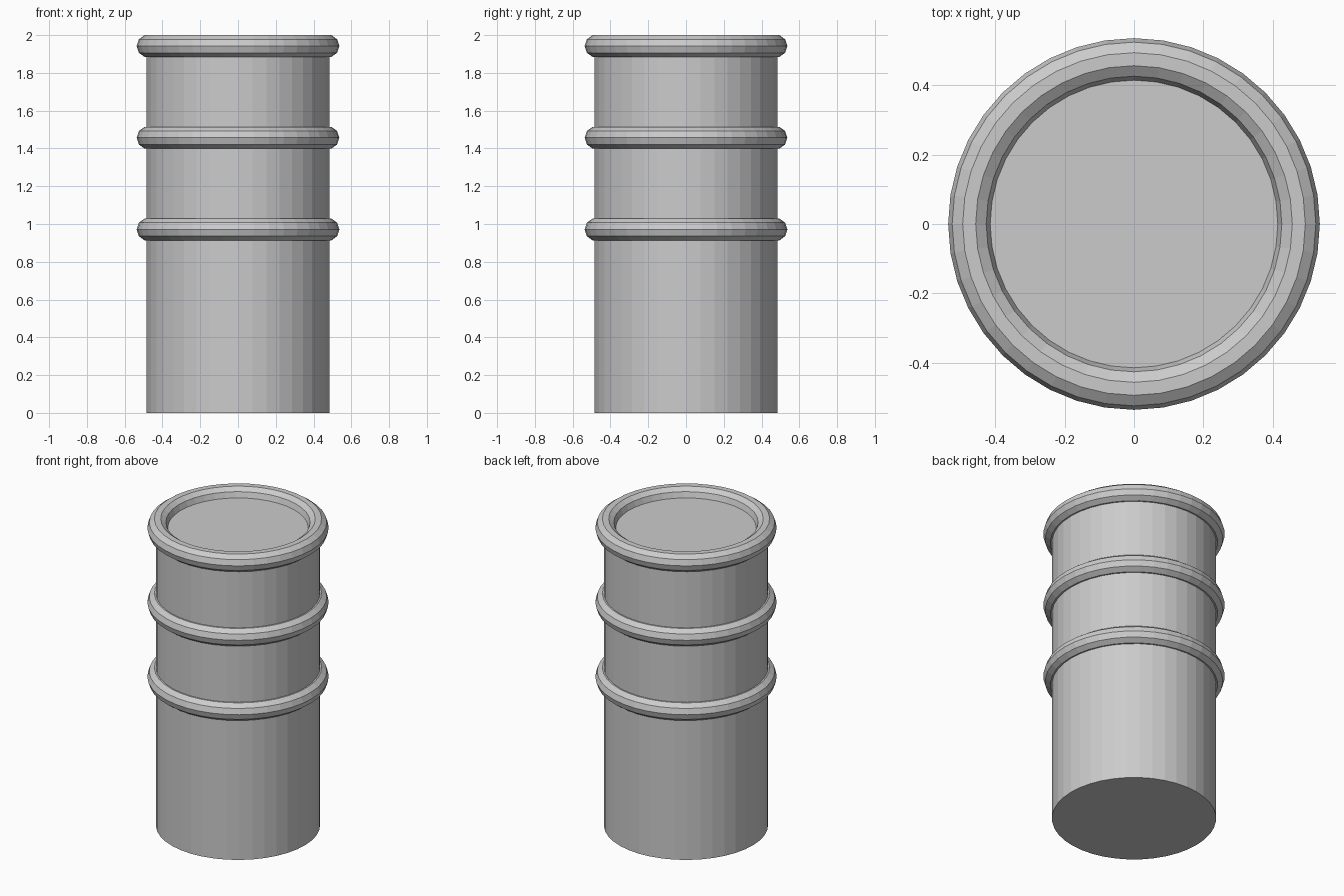
import bpy

if "Cube" in bpy.data.objects:
    bpy.data.objects.remove(bpy.data.objects["Cube"])

# One unit of the design: barrel radius 1, height 4, hoops at heights 2, 3 and 4
U = 2 / 4.1189
SIDES = 40


def add_hoop(name, z):
    bpy.ops.mesh.primitive_torus_add(
        major_segments=SIDES, minor_segments=10,
        major_radius=0.98 * U, minor_radius=0.125 * U, location=(0, 0, z))
    bpy.context.object.name = name


# Barrel body, closed at both ends
bpy.ops.mesh.primitive_cylinder_add(
    vertices=SIDES, radius=U, depth=4 * U, location=(0, 0, 2 * U))
bpy.context.object.name = "barrel_body"

# Hoops: the top one stands proud of the lid as a rim
for name, level in (("lower_hoop", 2), ("upper_hoop", 3), ("top_rim", 4)):
    add_hoop(name, level * U)
